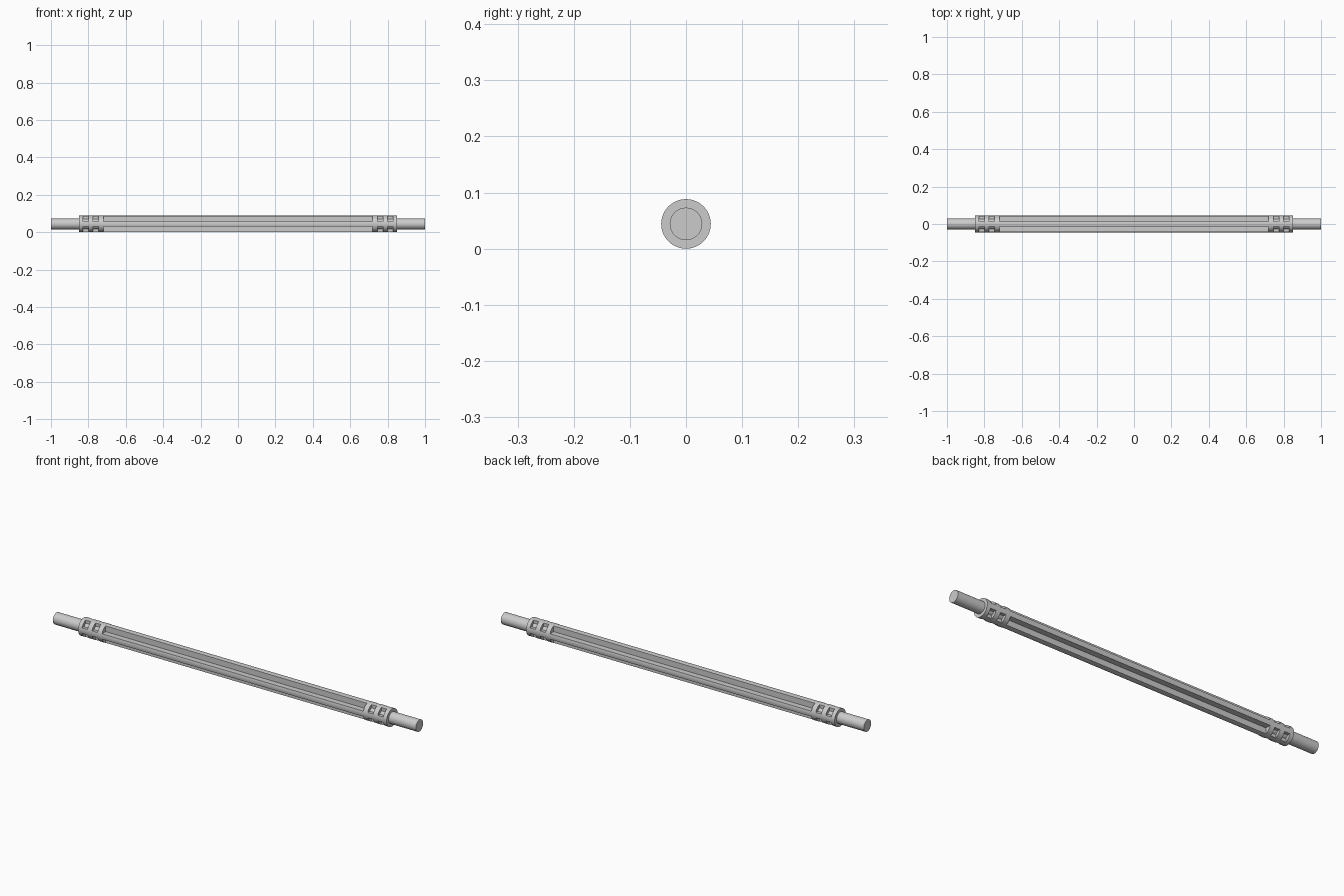
import bpy, bmesh
from math import sin, cos, pi, asin, radians

if "Cube" in bpy.data.objects:
    bpy.data.objects.remove(bpy.data.objects["Cube"])

R = 0.0442        # outer radius of the body
SHAFT_R = 0.029   # radius of the end shafts
ARM = 0.0135      # half width of the four long ribs
ZC = R            # axis height


def circle(r, n=40):
    return [(r * cos(2 * pi * i / n), r * sin(2 * pi * i / n)) for i in range(n)]


def plus_profile(tip_steps=4):
    a = asin(ARM / R)
    pts = []
    for k in range(4):
        t = k * pi / 2
        for i in range(tip_steps + 1):
            u = t - a + 2 * a * i / tip_steps
            pts.append((R * cos(u), R * sin(u)))
        # inner corner between this rib and the next
        c, s = cos(t), sin(t)
        pts.append((ARM * c - ARM * s, ARM * s + ARM * c))
    return pts


def prism(name, profile, x0, x1):
    bm = bmesh.new()
    x0, x1 = min(x0, x1), max(x0, x1)
    a = [bm.verts.new((x0, y, z + ZC)) for y, z in profile]
    b = [bm.verts.new((x1, y, z + ZC)) for y, z in profile]
    n = len(profile)
    for i in range(n):
        j = (i + 1) % n
        bm.faces.new((a[i], a[j], b[j], b[i]))
    bm.faces.new(a[::-1])
    bm.faces.new(b)
    bmesh.ops.recalc_face_normals(bm, faces=bm.faces)
    me = bpy.data.meshes.new(name)
    bm.to_mesh(me)
    bm.free()
    ob = bpy.data.objects.new(name, me)
    bpy.context.collection.objects.link(ob)
    bpy.ops.object.select_all(action='DESELECT')
    ob.select_set(True)
    bpy.context.view_layer.objects.active = ob
    bpy.ops.object.shade_smooth_by_angle(angle=radians(30))
    return ob


# long ribbed middle
prism("ribbed_core", plus_profile(), -0.72, 0.72)

for side, s in (("left", -1), ("right", 1)):
    # solid collars between the windows
    for i, (x0, x1) in enumerate([(0.72, 0.745), (0.775, 0.80), (0.83, 0.85)]):
        prism(f"{side}_collar_{i + 1}", circle(R), s * x0, s * x1)
    # ribs that separate the windows
    for i, (x0, x1) in enumerate([(0.745, 0.775), (0.80, 0.83)]):
        prism(f"{side}_window_ribs_{i + 1}", plus_profile(), s * x0, s * x1)
    # end shaft, seen through the windows
    prism(f"{side}_shaft", circle(SHAFT_R), s * 0.735, s * 1.0)
